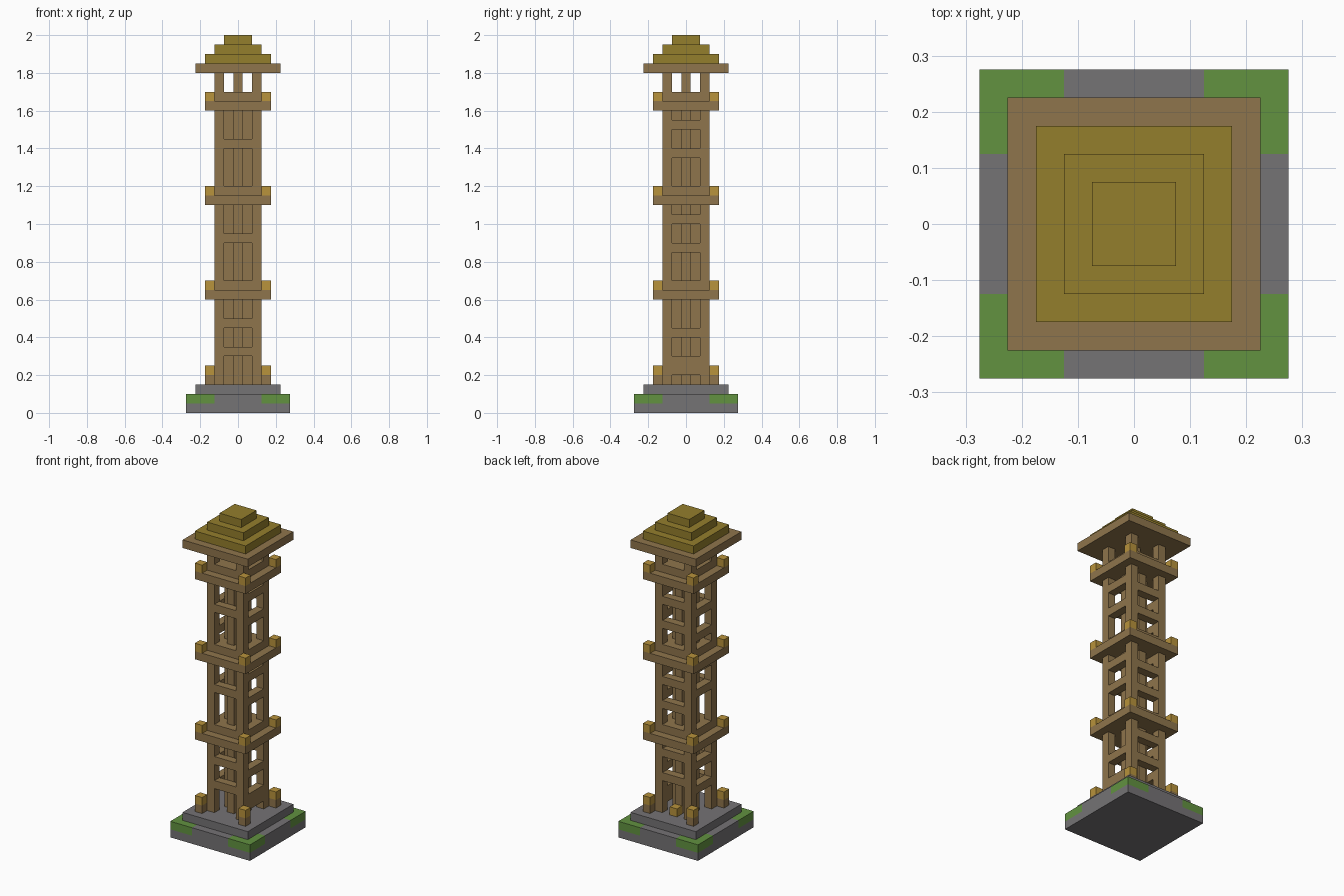
import bpy, bmesh
from mathutils import Vector

cube = bpy.data.objects.get("Cube")
if cube:
    bpy.data.objects.remove(cube, do_unlink=True)

U = 0.05  # one block


def material(name, rgb):
    lin = [((c / 255 + 0.055) / 1.055) ** 2.4 for c in rgb] + [1.0]
    m = bpy.data.materials.new(name)
    m.use_nodes = True
    m.diffuse_color = lin
    m.node_tree.nodes["Principled BSDF"].inputs["Base Color"].default_value = lin
    return m


wood = material("brown wood", (143, 117, 76))
roof = material("olive gold roof", (148, 126, 44))
lamp = material("golden lamp", (184, 147, 60))
stone = material("grey stone", (117, 115, 117))
moss = material("green moss", (98, 146, 64))


def build(name, mat, boxes):
    """Each box: centre x, centre y, width x, width y (in blocks), bottom z, top z."""
    bm = bmesh.new()
    for x, y, w, d, z0, z1 in boxes:
        verts = bmesh.ops.create_cube(bm, size=1)["verts"]
        bmesh.ops.scale(bm, vec=Vector((w * U, d * U, z1 - z0)), verts=verts)
        bmesh.ops.translate(bm, vec=Vector((x * U, y * U, (z0 + z1) / 2)), verts=verts)
    mesh = bpy.data.meshes.new(name)
    bm.to_mesh(mesh)
    bm.free()
    mesh.materials.append(mat)
    ob = bpy.data.objects.new(name, mesh)
    bpy.context.collection.objects.link(ob)
    return ob


def corners(r, size, z0, z1):
    return [(sx * r, sy * r, size, size, z0, z1) for sx in (-1, 1) for sy in (-1, 1)]


def slab(width, z0, z1):
    return (0, 0, width, width, z0, z1)


# Stepped plinth with mossy corners
build("plinth", stone, [slab(11, 0, 0.05), (0, 0, 5, 11, 0.05, 0.1),
                        (-4, 0, 3, 5, 0.05, 0.1), (4, 0, 3, 5, 0.05, 0.1)])
build("plinth_step", stone, [slab(9, 0.1, 0.15)])
build("moss_corners", moss, corners(4, 3, 0.05, 0.1))

# Tower legs and cross-shaped core
build("tower_legs", wood, corners(2, 1, 0.15, 1.8))
build("tower_core", wood, [(0, 0, 3, 1, 0.15, 1.65), (0, 1, 1, 1, 0.15, 1.65),
                           (0, -1, 1, 1, 0.15, 1.65)])
build("lantern_pole", wood, [(0, 0, 1, 1, 1.65, 1.8)])

# Rungs on each side, as (bottom, height)
H = U
rungs = {
    "front": (0, -2, [(0.3, H), (0.45, H), (0.9, H), (1.4, H)]),
    "left": (2, 0, [(0.2, 2 * H), (0.4, H), (0.85, H), (1.0, H), (1.35, H), (1.5, H)]),
    "back": (0, 2, [(0.35, H), (0.5, H), (0.8, H), (0.95, H), (1.3, H), (1.45, H)]),
    "right": (-2, 0, [(0.3, H), (0.45, H), (0.9, H), (1.05, H), (1.25, H), (1.4, H)]),
}
for side, (x, y, levels) in rungs.items():
    w, d = (1, 3) if x else (3, 1)
    build(side + "_rungs", wood, [(x, y, w, d, z, z + h) for z, h in levels])

# Balconies with corner lamps
for name, z in (("lower", 0.6), ("middle", 1.1), ("upper", 1.6)):
    build(name + "_balcony", wood, [slab(7, z, z + U), slab(5, z + U, z + 2 * U)])
    build(name + "_lamps", lamp, corners(3, 1, z + U, z + 2 * U))

# Ground lamps on short posts, and one by the back
build("ground_posts", wood, corners(3, 1, 0.15, 0.2))
build("ground_lamps", lamp, corners(3, 1, 0.2, 0.25))
build("back_lamp", lamp, [(0, 2, 1, 1, 0.15, 0.2)])

# Stepped roof
build("roof_eave", wood, [slab(9, 1.8, 1.85)])
build("roof_steps", roof, [slab(7 - 2 * i, 1.85 + i * U, 1.9 + i * U) for i in range(3)])
